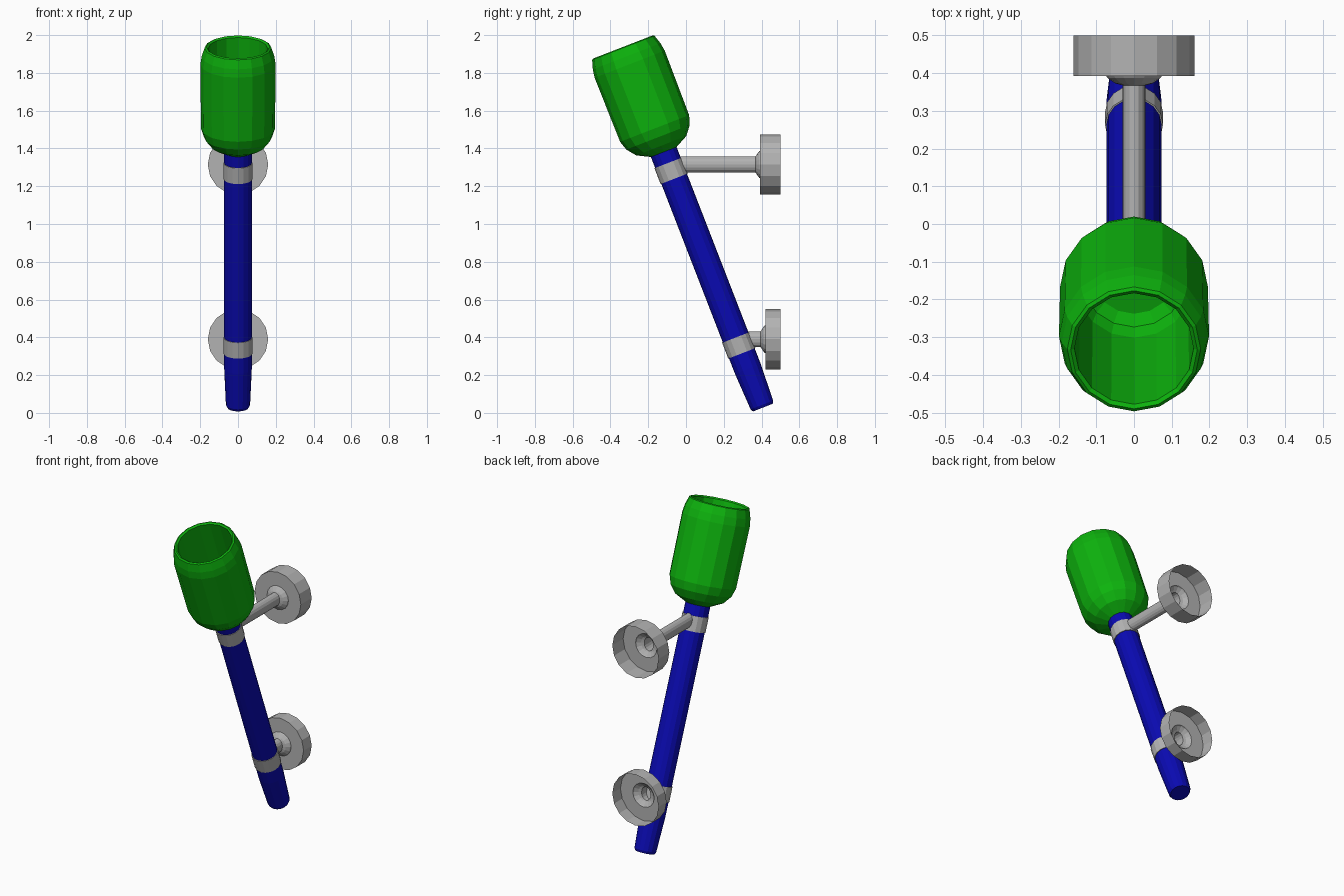
import bpy, bmesh
from math import sin, cos, pi, radians
from mathutils import Matrix

if "Cube" in bpy.data.objects:
    bpy.data.objects.remove(bpy.data.objects["Cube"], do_unlink=True)


def material(name, color):
    mat = bpy.data.materials.new(name)
    mat.use_nodes = True
    mat.diffuse_color = color
    mat.node_tree.nodes["Principled BSDF"].inputs["Base Color"].default_value = color
    return mat


green = material("green", (0.004, 0.45, 0.004, 1))
blue = material("blue", (0.003, 0.003, 0.45, 1))
grey = material("grey", (0.45, 0.45, 0.45, 1))


def lathe(name, profile, mat, placement, sides=16):
    """Revolve (radius, height, optional x squash) points about local z."""
    bm = bmesh.new()
    rings = []
    for radius, height, *squash in profile:
        sx = squash[0] if squash else 1
        if radius == 0:
            rings.append([bm.verts.new((0, 0, height))] * sides)
            continue
        rings.append([bm.verts.new((sx * radius * cos(2 * pi * i / sides),
                                    radius * sin(2 * pi * i / sides), height))
                      for i in range(sides)])
    for low, high in zip(rings, rings[1:]):
        for i in range(sides):
            j = (i + 1) % sides
            corners = list(dict.fromkeys((low[i], low[j], high[j], high[i])))
            bm.faces.new(corners)
    mesh = bpy.data.meshes.new(name)
    bm.to_mesh(mesh)
    bm.free()
    mesh.materials.append(mat)
    obj = bpy.data.objects.new(name, mesh)
    obj.matrix_world = placement
    bpy.context.collection.objects.link(obj)
    return obj


# Leaning axis shared by handle, cup and clamps
lean = Matrix.Translation((0, 0.407, 0.028)) @ Matrix.Rotation(radians(21.2), 4, "X")

# Handle with a slightly narrowed, rounded foot
lathe("handle", [(0, 0), (0.056, 0), (0.064, 0.015), (0.073, 0.22),
                 (0.073, 1.47), (0, 1.47)], blue, lean)

# Hollow cup: outer wall, rim, inner wall, floor
lathe("cup", [(0.07, 1.45), (0.142, 1.487), (0.18, 1.535), (0.196, 1.585),
              (0.199, 1.95), (0.192, 1.995), (0.177, 2.043), (0.168, 2.048),
              (0.158, 2.04), (0.155, 1.56), (0.14, 1.52), (0.11, 1.5), (0, 1.5)],
      green, lean)

# Clamp and wall mount at each height: clamp position, z, arm start, flange start
for label, clamp, z, start, flange in (("upper", 1.344, 1.315, -0.03, 0.393),
                                       ("lower", 0.353, 0.39, 0.325, 0.42)):
    lathe(label + "_clamp", [(0.072, clamp - 0.045), (0.077, clamp - 0.045),
                             (0.077, clamp + 0.045), (0.072, clamp + 0.045)],
          grey, lean)
    wall = Matrix.Translation((0, 0, z)) @ Matrix.Rotation(radians(-90), 4, "X")
    lathe(label + "_wall_mount", [(0.042, start, 0.74), (0.042, flange - 0.025, 0.74),
                                  (0.05, flange - 0.02), (0.07, flange - 0.006),
                                  (0.074, flange), (0.16, flange), (0.16, 0.5)],
          grey, wall)
